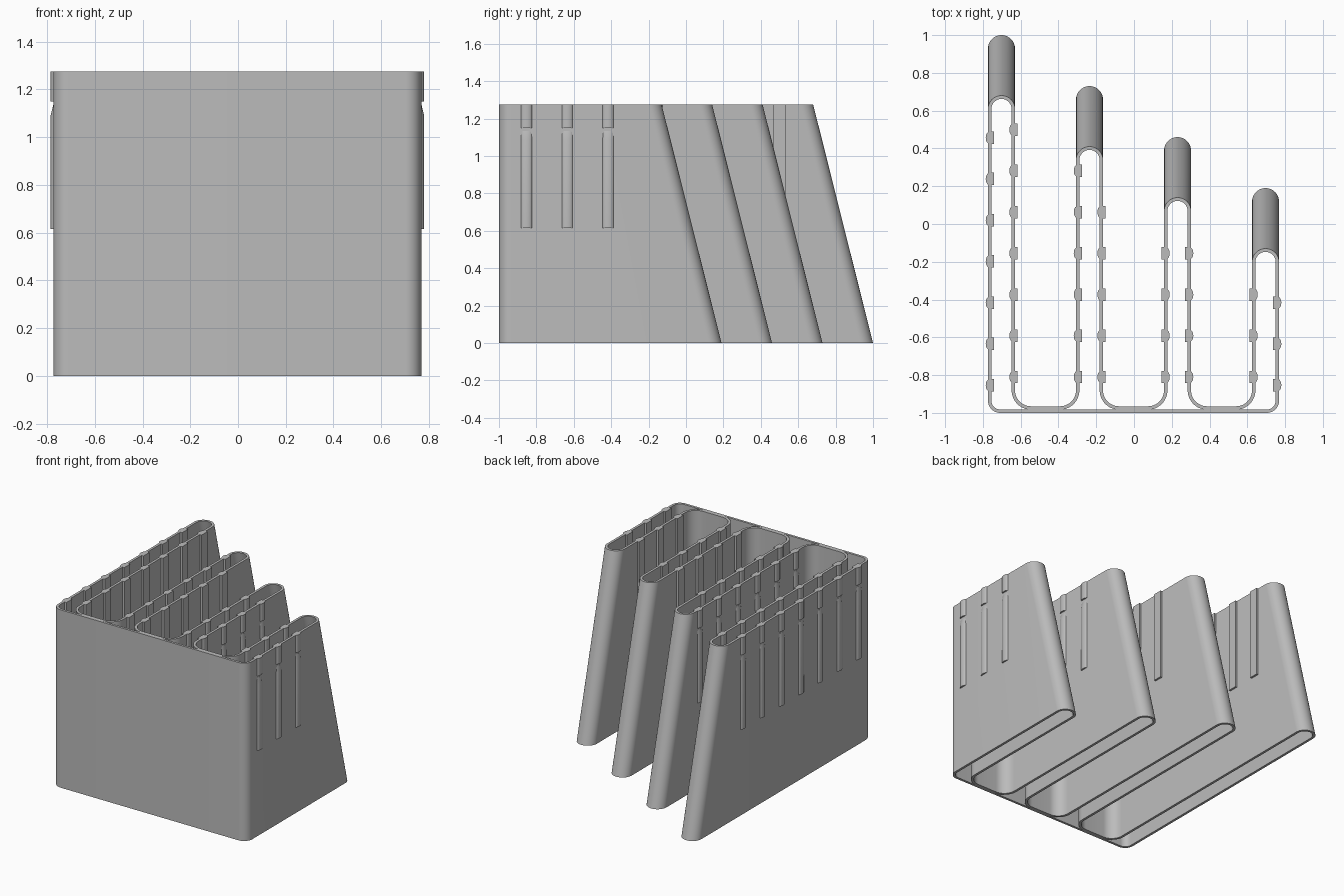
import bpy, bmesh, math

if "Cube" in bpy.data.objects:
    bpy.data.objects.remove(bpy.data.objects["Cube"])

H = 1.275          # height
T = 0.018          # wall thickness
R = 0.0715         # outer radius of the rounded tips
RC = 0.085         # corner radius at the channel floors
RF = 0.065         # front corner radius
LEAN = 0.32        # how far the tips lean forward at the top
FLOOR = -0.965     # channel floor
CENTERS = [-0.7015 + 0.466 * i for i in range(4)]
TIPS = [1.0 - 0.27 * i for i in range(4)]

grey = bpy.data.materials.new("plain_grey")
grey.diffuse_color = (0.5, 0.5, 0.5, 1)
grey.use_nodes = True
grey.node_tree.nodes["Principled BSDF"].inputs["Base Color"].default_value = grey.diffuse_color


def arc(cx, cy, r, a0, a1, shift=0.0, n=12):
    """Arc points as (x, y, forward shift at the top)."""
    out = []
    for k in range(n + 1):
        a = math.radians(a0 + (a1 - a0) * k / n)
        out.append((cx + r * math.cos(a), cy + r * math.sin(a), shift))
    return out


def finish(name, bm):
    bmesh.ops.recalc_face_normals(bm, faces=bm.faces)
    me = bpy.data.meshes.new(name)
    bm.to_mesh(me)
    bm.free()
    me.materials.append(grey)
    ob = bpy.data.objects.new(name, me)
    bpy.context.collection.objects.link(ob)
    bpy.ops.object.select_all(action='DESELECT')
    ob.select_set(True)
    bpy.context.view_layer.objects.active = ob
    bpy.ops.object.shade_smooth_by_angle(angle=math.radians(35))
    return ob


def loft(bm, loop):
    """Wall between a bottom loop and its leaning top loop; returns both rims."""
    lo = [bm.verts.new((x, y, 0)) for x, y, s in loop]
    hi = [bm.verts.new((x, y - s, H)) for x, y, s in loop]
    n = len(loop)
    for i in range(n):
        j = (i + 1) % n
        bm.faces.new((lo[i], lo[j], hi[j], hi[i]))
    return [[bm.edges.get((v[i], v[(i + 1) % n])) for i in range(n)] for v in (lo, hi)]


# outer outline: front wall, then the fingers from right to left
left, right = CENTERS[0] - R, CENTERS[3] + R
outer = arc(left + RF, -1 + RF, RF, 180, 270) + arc(right - RF, -1 + RF, RF, 270, 360)
for i in (3, 2, 1, 0):
    c = CENTERS[i]
    outer += arc(c, TIPS[i] - R, R, 0, 180, LEAN, 24)
    if i > 0:
        outer += arc(c - R - RC, FLOOR + RC, RC, 0, -90)
        outer += arc(CENTERS[i - 1] + R + RC, FLOOR + RC, RC, 270, 180)

# hollow inside each finger
cavities = []
for i, c in enumerate(CENTERS):
    if i < 3:
        loop = arc(c + R + RC, FLOOR + RC, RC + T, 270, 180)
    else:
        loop = arc(right - RF, -1 + RF, RF - T, 270, 360)
    loop += arc(c, TIPS[i] - R, R - T, 0, 180, LEAN, 24)
    if i > 0:
        loop += arc(c - R - RC, FLOOR + RC, RC + T, 0, -90)
    else:
        loop += arc(left + RF, -1 + RF, RF - T, 180, 270)
    cavities.append(loop)

bm = bmesh.new()
rims = [loft(bm, loop) for loop in [outer] + cavities]
for k, z in ((0, -1), (1, 1)):
    edges = [e for r in rims for e in r[k]]
    bmesh.ops.triangle_fill(bm, edges=edges, use_beauty=True, normal=(0, 0, z))
finish("folded_wall", bm)


def prism(bm, rings):
    """Closed solid through a stack of rings."""
    vs = [[bm.verts.new(p) for p in ring] for ring in rings]
    n = len(vs[0])
    for a, b in zip(vs, vs[1:]):
        for i in range(n):
            j = (i + 1) % n
            bm.faces.new((a[i], a[j], b[j], b[i]))
    bm.faces.new(vs[0][::-1])
    bm.faces.new(vs[-1])


def clip(bm, x, y, d):
    """Rib on a wall centred at x: rounded side faces d, square pad behind."""
    def half_round(z, depth):
        return [(x + d * (T / 2 - 0.004 + (depth + 0.004) * math.sin(math.pi * k / 10)),
                 y + 0.03 * math.cos(math.pi * k / 10), z) for k in range(11)]

    def pad(z):
        a, b = x - d * (T / 2 - 0.004), x - d * (T / 2 + 0.014)
        return [(a, y - 0.033, z), (b, y - 0.033, z), (b, y + 0.033, z), (a, y + 0.033, z)]

    # lower strip with a tapered top, gap, then upper strip
    prism(bm, [half_round(0.615, 0.012), half_round(1.09, 0.012), half_round(1.135, 0.001)])
    prism(bm, [half_round(1.15, 0.012), half_round(H, 0.012)])
    prism(bm, [pad(0.615), pad(H)])


# number of ribs on the left and right wall of each finger
COUNTS = [(7, 7), (6, 5), (4, 4), (3, 3)]
for i, c in enumerate(CENTERS):
    d = -1 if i < 2 else 1
    for side, count in zip((-1, 1), COUNTS[i]):
        outside = (i, side) in ((0, -1), (3, 1))
        y0 = -0.853 if outside else -0.81
        bm = bmesh.new()
        for k in range(count):
            clip(bm, c + side * (R - T / 2), y0 + 0.2183 * k, d)
        finish("ribs_%d_%s" % (i + 1, "left" if side < 0 else "right"), bm)
